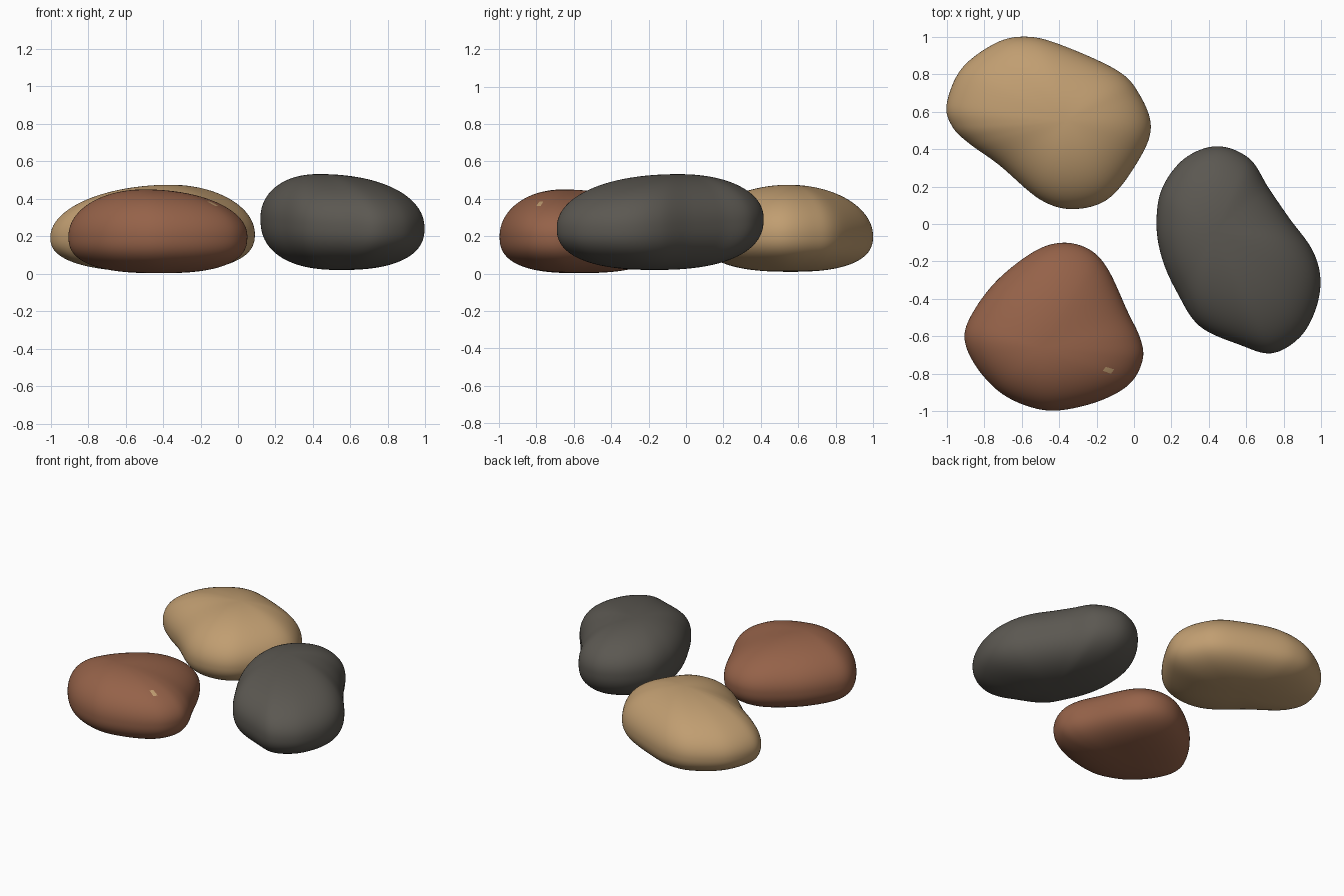
import bpy, bmesh, math
from mathutils import Vector

if "Cube" in bpy.data.objects:
    bpy.data.objects.remove(bpy.data.objects["Cube"])


def material(name, rgb):
    m = bpy.data.materials.new(name)
    m.diffuse_color = (*rgb, 1)
    m.use_nodes = True
    m.node_tree.nodes["Principled BSDF"].inputs["Base Color"].default_value = m.diffuse_color
    return m


sand = material("sand", (0.53, 0.34, 0.165))
brown = material("red brown", (0.30, 0.122, 0.066))
charcoal = material("charcoal", (0.105, 0.097, 0.083))

SUB = 8      # curve samples between outline points
RINGS = 36   # rings per half


def smooth_loop(pts):
    """Closed Catmull-Rom curve through plan outline points."""
    n, out = len(pts), []
    p = [Vector(q) for q in pts]
    for i in range(n):
        a, b, c, d = p[i - 1], p[i], p[(i + 1) % n], p[(i + 2) % n]
        for k in range(SUB):
            t = k / SUB
            out.append(0.5 * (2 * b + (c - a) * t + (2 * a - 5 * b + 4 * c - d) * t * t
                              + (3 * b - a - 3 * c + d) * t ** 3))
    return out


def pebble(name, mat, outline, waist, top, bottom, n_top, n_bottom):
    """Widest outline at the waist height, rounded off to a top and a bottom point."""
    loop = smooth_loop(outline)
    bm = bmesh.new()
    rings = []
    for j in range(-RINGS + 1, RINGS):
        t = abs(j) / RINGS * math.pi / 2
        apex, n = (top, n_top) if j >= 0 else (bottom, n_bottom)
        s, h = math.cos(t) ** (2 / n), math.sin(t) ** (2 / n)
        ring = []
        for q in loop:
            xy = Vector(apex[:2]).lerp(q, s)
            z0 = waist(q.x, q.y)
            ring.append(bm.verts.new((xy.x, xy.y, z0 + (apex[2] - z0) * h)))
        rings.append(ring)
    m = len(loop)
    for a, b in zip(rings, rings[1:]):
        for i in range(m):
            k = (i + 1) % m
            bm.faces.new((a[i], a[k], b[k], b[i]))
    for apex, ring in ((bottom, rings[0]), (top, rings[-1])):
        v = bm.verts.new(apex)
        for i in range(m):
            bm.faces.new((ring[i], ring[(i + 1) % m], v))
    bmesh.ops.recalc_face_normals(bm, faces=bm.faces)
    for f in bm.faces:
        f.smooth = True
    me = bpy.data.meshes.new(name)
    bm.to_mesh(me)
    bm.free()
    me.materials.append(mat)
    ob = bpy.data.objects.new(name, me)
    bpy.context.collection.objects.link(ob)
    return ob


# Sand stone, back left
pebble("sand_stone", sand,
       [(-1, .64), (-.92, .83), (-.74, .965), (-.58, 1), (-.40, .96), (-.09, .82),
        (.03, .69), (.09, .52), (.03, .35), (-.13, .14), (-.32, .08), (-.50, .13),
        (-.72, .315), (-.88, .43), (-.97, .52)],
       lambda x, y: .21 + .015 * x,
       (-.36, .55, .475), (-.42, .56, .01), 2.0, 2.5)

# Red brown stone, front left
red = pebble("red_brown_stone", brown,
             [(-.905, -.60), (-.85, -.455), (-.72, -.29), (-.53, -.145), (-.38, -.10),
              (-.24, -.135), (-.14, -.24), (-.035, -.465), (.035, -.615), (.045, -.73),
              (-.025, -.855), (-.185, -.945), (-.40, -.995), (-.56, -.975), (-.72, -.895),
              (-.85, -.75)],
             lambda x, y: .2,
             (-.5, -.66, .45), (-.42, -.58, .003), 2.05, 2.6)

# Small sand fleck on its upper face
red.data.materials.append(sand)
for f in red.data.polygons:
    c = f.center
    if c.z > .2 and ((c.x + .14) / .026) ** 2 + ((c.y + .78) / .018) ** 2 < 1:
        f.material_index = 1

# Charcoal stone, right
pebble("charcoal_stone", charcoal,
       [(.12, 0), (.15, .19), (.27, .35), (.445, .415), (.615, .35), (.72, .19),
        (.83, .03), (.95, -.135), (.995, -.29), (.97, -.455), (.885, -.605),
        (.735, -.69), (.565, -.645), (.35, -.545), (.23, -.365), (.15, -.185)],
       lambda x, y: .27 - .05 * (x - .55) + .035 * (y + .14),
       (.43, -.04, .532), (.55, -.17, .02), 2.15, 2.4)
